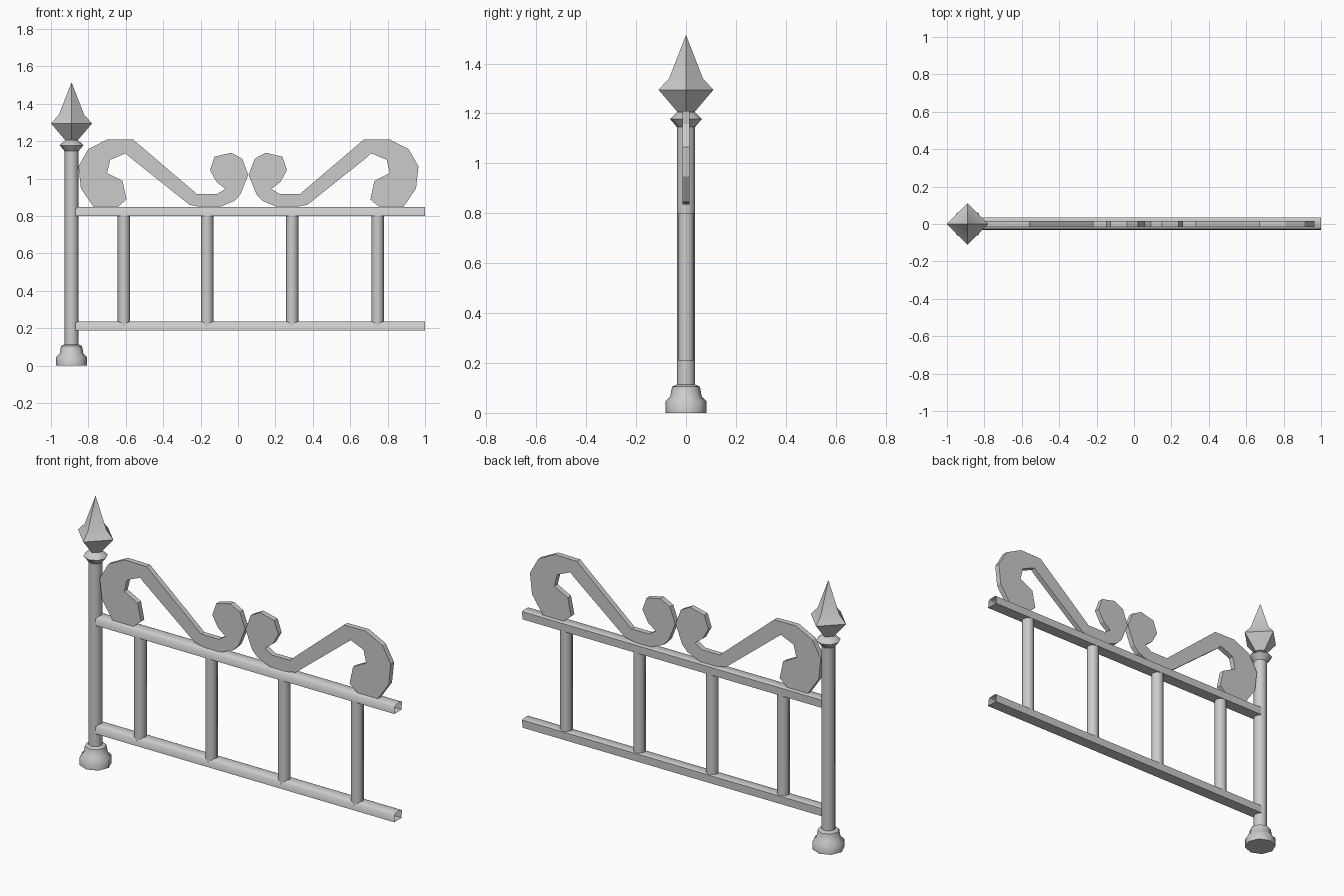
import bpy, math

if "Cube" in bpy.data.objects:
    bpy.data.objects.remove(bpy.data.objects["Cube"])

def add_mesh(name, verts, faces, smooth=True):
    me = bpy.data.meshes.new(name)
    me.from_pydata(verts, [], faces)
    me.validate()
    ob = bpy.data.objects.new(name, me)
    bpy.context.collection.objects.link(ob)
    if smooth:
        bpy.ops.object.select_all(action='DESELECT')
        ob.select_set(True)
        bpy.context.view_layer.objects.active = ob
        bpy.ops.object.shade_smooth_by_angle(angle=math.radians(50))
    return ob

def turned(name, x, profile, sides, turn=0.0):
    """Revolve a (radius, z) profile, listed bottom to top, and cap both ends."""
    verts = [(x + r * math.cos(2 * math.pi * i / sides + turn),
              r * math.sin(2 * math.pi * i / sides + turn), z)
             for r, z in profile for i in range(sides)]
    faces = []
    for k in range(len(profile) - 1):
        for i in range(sides):
            j = (i + 1) % sides
            a, b = k * sides, (k + 1) * sides
            faces.append((a + i, a + j, b + j, b + i))
    faces.append(tuple(reversed(range(sides))))
    top = (len(profile) - 1) * sides
    faces.append(tuple(range(top, top + sides)))
    return add_mesh(name, verts, faces)

POST_X = -0.89

# Post with stepped foot and collar
turned("post_foot", POST_X, [(0.083, 0), (0.083, 0.045), (0.063, 0.065), (0.056, 0.105), (0.036, 0.114)], 8)
turned("post", POST_X, [(0.037, 0.1), (0.037, 1.15)], 8)
turned("post_collar", POST_X, [(0.036, 1.145), (0.064, 1.178), (0.035, 1.205)], 8)

# Four-sided spear finial
turned("finial", POST_X, [(0.025, 1.195), (0.11, 1.295), (0.068, 1.34), (0.001, 1.512)], 4)

# Horizontal rails: hollow, open ended, chamfered at the front top edge
def rail(name, z0, z1):
    prof = [(-0.033, z0), (0.033, z0), (0.034, z1 - 0.004), (0.026, z1),
            (-0.018, z1), (-0.030, z1 - 0.010)]
    n = len(prof)
    verts = [(x, y, z) for x in (-0.87, 1.0) for y, z in prof]
    faces = [(i, i + n, (i + 1) % n + n, (i + 1) % n) for i in range(n)]
    add_mesh(name, verts, [tuple(reversed(f)) for f in faces])

rail("top_rail", 0.80, 0.848)
rail("bottom_rail", 0.188, 0.236)

# Upright bars
for i, x in enumerate((-0.61, -0.165, 0.29, 0.747)):
    turned(f"bar_{i + 1}", x, [(0.033, 0.21), (0.033, 0.802)], 8)

# Flat scrolls, mirrored about the middle of the panel
SCROLL = [(-0.697, 1.21), (-0.56, 1.208), (-0.22, 0.918), (-0.11, 0.918), (-0.067, 0.945),
          (-0.115, 0.982), (-0.15, 1.045), (-0.125, 1.117), (-0.037, 1.138), (0.022, 1.107),
          (0.055, 1.02), (0.013, 0.915), (-0.02, 0.88), (-0.13, 0.835), (-0.26, 0.86),
          (-0.583, 1.118), (-0.60, 1.135), (-0.683, 1.10), (-0.70, 1.03), (-0.617, 0.987),
          (-0.596, 0.888), (-0.65, 0.842), (-0.77, 0.845), (-0.84, 0.947), (-0.853, 1.065),
          (-0.80, 1.158)]

def scroll(name, pts, half=0.015):
    n = len(pts)
    verts = [(x, y, z) for y in (-half, half) for x, z in pts]
    faces = [tuple(reversed(range(n))), tuple(range(n, 2 * n))]
    faces += [(i, (i + 1) % n, (i + 1) % n + n, i + n) for i in range(n)]
    # the outline runs clockwise seen from the front
    add_mesh(name, verts, faces, smooth=False)

scroll("left_scroll", SCROLL)
scroll("right_scroll", [(0.112 - x, z) for x, z in reversed(SCROLL)])
